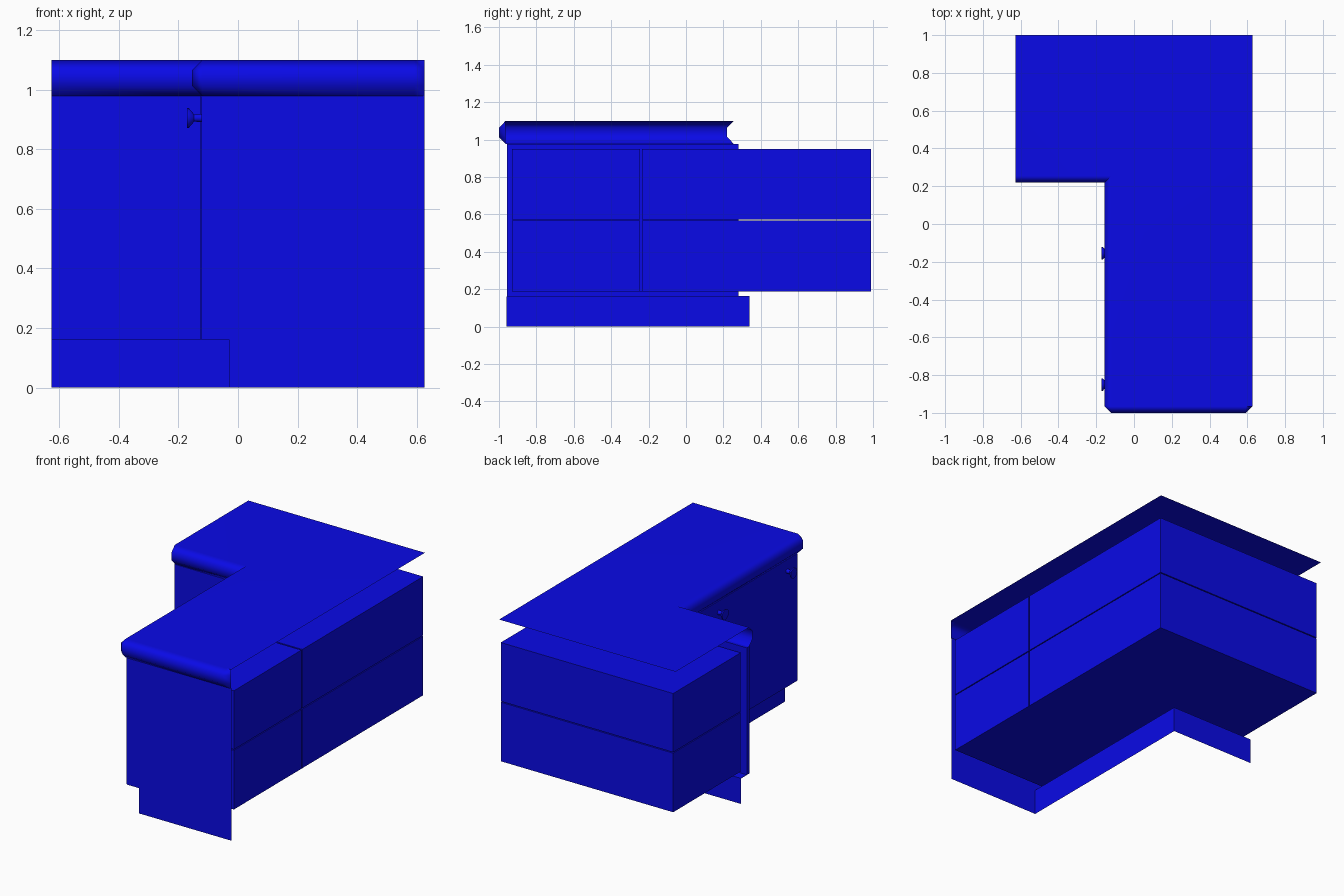
import bpy, bmesh, math

if "Cube" in bpy.data.objects:
    bpy.data.objects.remove(bpy.data.objects["Cube"])

blue = bpy.data.materials.new("blue_paint")
blue.diffuse_color = (0.003, 0.003, 0.8, 1)
blue.use_nodes = True
blue.node_tree.nodes["Principled BSDF"].inputs["Base Color"].default_value = blue.diffuse_color


def make(name, bm, smooth=False):
    bmesh.ops.remove_doubles(bm, verts=bm.verts, dist=1e-5)
    bmesh.ops.recalc_face_normals(bm, faces=bm.faces)
    me = bpy.data.meshes.new(name)
    bm.to_mesh(me)
    bm.free()
    me.materials.append(blue)
    ob = bpy.data.objects.new(name, me)
    bpy.context.collection.objects.link(ob)
    if smooth:
        bpy.ops.object.select_all(action='DESELECT')
        ob.select_set(True)
        bpy.context.view_layer.objects.active = ob
        bpy.ops.object.shade_smooth_by_angle(angle=math.radians(50))
    return ob


def prism(name, outline, z0, z1):
    """Closed solid from a flat outline."""
    bm = bmesh.new()
    f = bm.faces.new([bm.verts.new((x, y, z0)) for x, y in outline])
    up = bmesh.ops.extrude_face_region(bm, geom=[f], use_keep_orig=True)["geom"]
    for v in up:
        if isinstance(v, bmesh.types.BMVert):
            v.co.z = z1
    return make(name, bm)


def box(name, x0, x1, y0, y1, z0, z1):
    return prism(name, [(x0, y0), (x1, y0), (x1, y1), (x0, y1)], z0, z1)


def wall(name, path, z0, z1):
    """Thin upright sheet along a path."""
    bm = bmesh.new()
    rows = [[bm.verts.new((x, y, z)) for x, y in path] for z in (z0, z1)]
    for i in range(len(path) - 1):
        bm.faces.new((rows[0][i], rows[0][i + 1], rows[1][i + 1], rows[1][i]))
    return make(name, bm)


# Worktop: flat L-shaped sheet with a rounded front edge
R, L, C = 0.627, -0.155, 0.035


def edge_path(o):
    k = max(C, o)
    return [(-R, .22 + o), (L + o, .22 + o), (L + o, -1 + k),
            (L + k, -1 + o), (R - C, -1 + o), (R, -1 + k)]


bm = bmesh.new()
profile = [(C, 1.1), (0, 1.064), (0, 1.014), (C, .978), (.042, .978)]
rings = [[bm.verts.new((x, y, z)) for x, y in edge_path(o)] for o, z in profile]
for a, b in zip(rings, rings[1:]):
    for i in range(5):
        bm.faces.new((a[i], a[i + 1], b[i + 1], b[i]))
bm.faces.new(rings[0] + [bm.verts.new((R, 1, 1.1)), bm.verts.new((-R, 1, 1.1))])
top = make("worktop", bm, smooth=True)
weighted = top.modifiers.new("flat_top_shading", 'WEIGHTED_NORMAL')
weighted.keep_sharp = True

# Storage compartments: two stacked tiers, each an end box and a corner box
W = -.602
for tier, z0, z1 in (("lower", .19, .567), ("upper", .573, .95)):
    box(tier + "_end_compartment", -.09, .622, -.93, -.245, z0, z1)
    prism(tier + "_corner_compartment",
          [(-.09, -.235), (.622, -.235), (.622, .99), (W, .99), (W, .305), (-.09, .305)], z0, z1)
prism("compartment_base", [(-.09, -.93), (.622, -.93), (.622, .99), (W, .99),
                           (W, .305), (-.09, .305)], .188, .19)

# Face frame, end panel and toe kick
wall("face_frame", [(-R, .28), (-.095, .28), (-.095, -.958)], .162, .978)
wall("end_panel", [(-.115, -.96), (R, -.96)], .162, .978)
wall("toe_kick", [(-R, .34), (-.03, .34), (-.03, -.96), (R, -.96)], 0, .162)
prism("toe_kick_soffit", [(-R, .28), (-.095, .28), (-.095, -.958), (-.03, -.958),
                          (-.03, .34), (-R, .34)], .162, .164)

# Doors
box("end_door", -.123, -.096, -.955, -.24, .162, .978)
box("corner_door", -.123, -.096, -.24, .25, .162, .978)
box("inner_door", -R, -.125, .25, .279, .162, .978)

# Knobs, turned around the x axis
for n, y in (("end_knob", -.85), ("corner_knob", -.155)):
    bm = bmesh.new()
    seg = 12
    prev = None
    for x, r in ((-.123, .014), (-.147, .012), (-.165, .033), (-.172, .033)):
        ring = [bm.verts.new((x, y + r * math.cos(2 * math.pi * i / seg),
                              .905 + r * math.sin(2 * math.pi * i / seg))) for i in range(seg)]
        if prev:
            for i in range(seg):
                j = (i + 1) % seg
                bm.faces.new((prev[i], prev[j], ring[j], ring[i]))
        prev = ring
    bm.faces.new(prev)
    make(n, bm, smooth=True)
